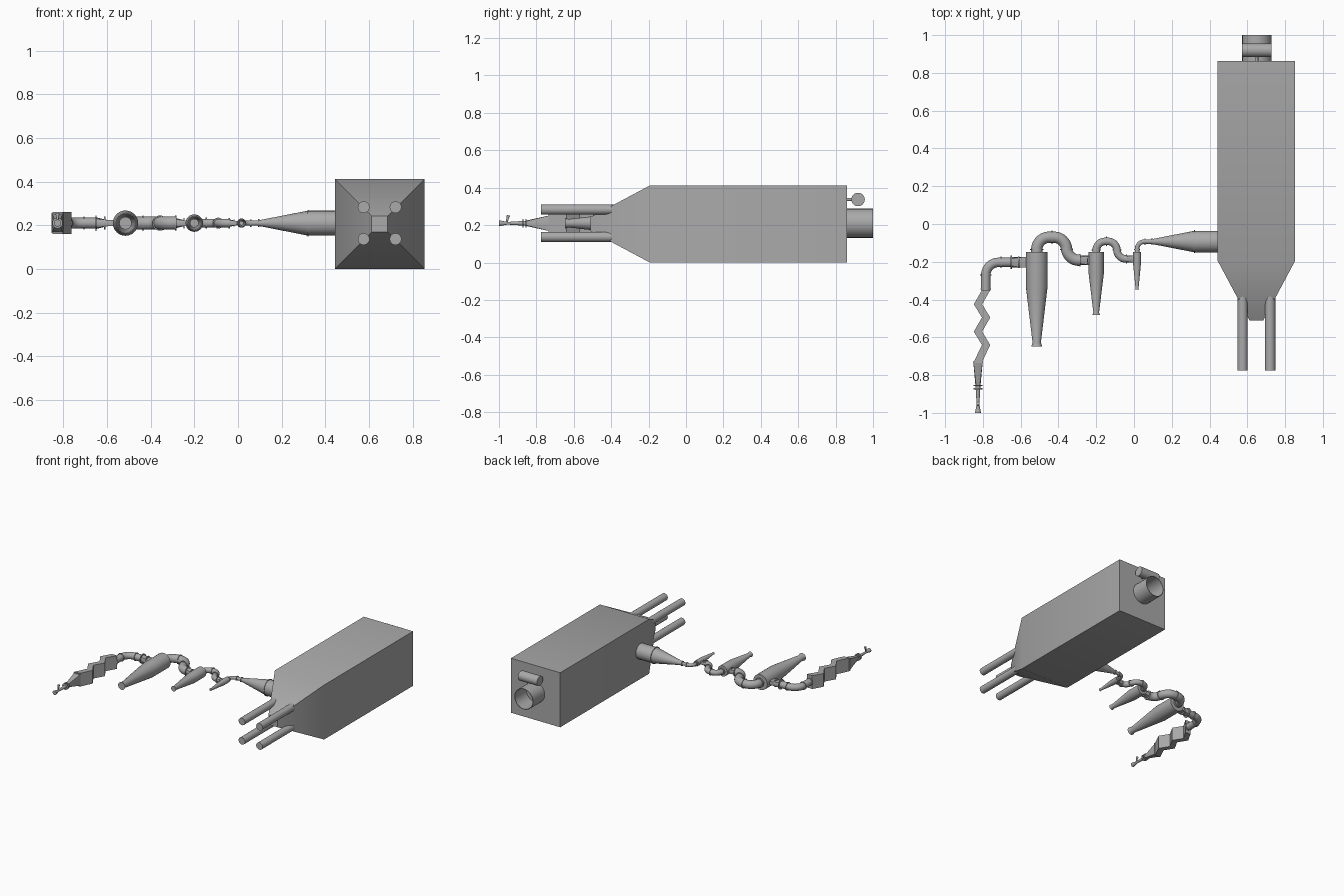
import bpy, bmesh, math
from mathutils import Vector

cube = bpy.data.objects.get("Cube")
if cube:
    bpy.data.objects.remove(cube, do_unlink=True)

grey = bpy.data.materials.new("plain grey metal")
grey.use_nodes = True
colour = (0.4, 0.4, 0.4, 1)
grey.diffuse_color = colour
grey.node_tree.nodes["Principled BSDF"].inputs["Base Color"].default_value = colour

AXIS = 0.21  # height shared by all the ducting
X, Y = Vector((1, 0, 0)), Vector((0, 1, 0))


def finish(name, bm):
    bmesh.ops.recalc_face_normals(bm, faces=bm.faces)
    mesh = bpy.data.meshes.new(name)
    bm.to_mesh(mesh)
    bm.free()
    mesh.materials.append(grey)
    ob = bpy.data.objects.new(name, mesh)
    bpy.context.collection.objects.link(ob)
    bpy.ops.object.select_all(action="DESELECT")
    ob.select_set(True)
    bpy.context.view_layer.objects.active = ob
    bpy.ops.object.shade_smooth_by_angle(angle=math.radians(30))
    return ob


def loft(name, rings, sides=24):
    """Skin rings of (position, direction, half width, half height, squared)."""
    bm = bmesh.new()
    loops = []
    for pos, way, wide, high, squared in rings:
        way = way.normalized()
        side = way.cross(Vector((0, 0, 1))).normalized()
        up = side.cross(way)
        loop = []
        for k in range(sides):
            a = 2 * math.pi * (k + (0.5 if sides == 4 else 0)) / sides
            c, s = math.cos(a), math.sin(a)
            m = max(abs(c), abs(s)) if squared else 1
            loop.append(bm.verts.new(pos + side * wide * c / m + up * high * s / m))
        loops.append(loop)
    for a, b in zip(loops, loops[1:]):
        for k in range(sides):
            j = (k + 1) % sides
            bm.faces.new((a[k], a[j], b[j], b[k]))
    bm.faces.new(loops[0])
    bm.faces.new(loops[-1])
    return finish(name, bm)


def turned(name, start, way, profile):
    """Round part with a profile of (distance, radius)."""
    start = Vector(start)
    return loft(name, [(start + way * t, way, r, r, False) for t, r in profile])


def flange(x, y, way, r):
    turned("flange", (x, y, AXIS), way, [(-0.003, r), (0.003, r)])


def pipe(name, corners, bend, r, steps=8):
    """Pipe through right-angled corners rounded with the given bend radius."""
    pts = [Vector((x, y, AXIS)) for x, y in corners]
    rings = [(pts[0], pts[1] - pts[0], r, r, False)]
    for a, b, c in zip(pts, pts[1:], pts[2:]):
        d, e = (b - a).normalized(), (c - b).normalized()
        centre = b - d * bend + e * bend
        for i in range(steps + 1):
            t = math.pi / 2 * i / steps
            pos = centre - e * bend * math.cos(t) + d * bend * math.sin(t)
            rings.append((pos, d * math.cos(t) + e * math.sin(t), r, r, False))
    rings.append((pts[-1], pts[-1] - pts[-2], r, r, False))
    loft(name, rings)


def inlet(x0, x1, y, r):
    """Round-to-rectangular duct feeding a cyclone."""
    loft("cyclone_inlet", [(Vector((x0, y, AXIS)), X, r, r, False),
                           (Vector((x1, y, AXIS)), X, r, r * 0.5, True),
                           (Vector((x1 + r * 1.5, y, AXIS)), X, r, r * 0.5, True)])


# Large chamber with a tapered front
CX = 0.648
loft("chamber", [(Vector((CX, y, 0.206)), Y, h, h, True)
                 for y, h in [(-0.51, 0.037), (-0.195, 0.205), (0.862, 0.205)]], sides=4)

# Four front tubes
for dx in (-0.073, 0.073):
    for dz in (-0.073, 0.073):
        turned("front_tube", (CX + dx, -0.775, AXIS + dz), Y, [(0, 0.027), (0.45, 0.027)])

# Open rear outlet and the small drum above it
turned("rear_outlet", (0.65, 0.86, AXIS), Y,
       [(0, 0.078), (0.14, 0.078), (0.14, 0.074), (0.004, 0.074)])
turned("rear_drum", (0.571, 0.92, 0.337), X, [(0, 0.036), (0.158, 0.036)])
turned("drum_bracket", (0.65, 0.855, 0.337), Y, [(0, 0.008), (0.05, 0.008)])

# Cone joining the chamber to the cyclone train
turned("chamber_cone", (0.095, -0.093, AXIS), X, [(0, 0.013), (0.225, 0.057), (0.36, 0.057)])
flange(0.32, -0.093, X, 0.061)

# Three cyclones: centre x, radius, length, straight part
for x, r, length, straight in [(-0.515, 0.058, 0.5, 0.18), (-0.2, 0.04, 0.333, 0.117),
                               (0.016, 0.021, 0.2, 0.06)]:
    neck = r * 0.38
    turned("cyclone", (x, -0.148, AXIS), -Y,
           [(0, r), (straight, r), (length * 0.96, neck), (length, neck * 1.3)])

# Ducts linking the cyclones
pipe("small_outlet_pipe", [(0.016, -0.16), (0.016, -0.093), (0.1, -0.093)], 0.04, 0.012)
flange(0.016, -0.135, Y, 0.017)
flange(0.058, -0.093, X, 0.017)
flange(0.095, -0.093, X, 0.018)

pipe("middle_link_pipe", [(-0.2, -0.16), (-0.2, -0.092), (-0.09, -0.092), (-0.09, -0.185),
                          (-0.04, -0.185)], 0.048, 0.02)
flange(-0.2, -0.138, Y, 0.025)
flange(-0.145, -0.092, X, 0.025)
flange(-0.09, -0.138, Y, 0.025)
flange(-0.04, -0.185, X, 0.024)
inlet(-0.042, -0.005, -0.185, 0.018)
flange(-0.018, -0.185, X, 0.016)

pipe("large_link_pipe", [(-0.515, -0.16), (-0.515, -0.07), (-0.357, -0.07), (-0.357, -0.192),
                         (-0.285, -0.192)], 0.066, 0.03)
flange(-0.515, -0.135, Y, 0.035)
flange(-0.435, -0.07, X, 0.035)
flange(-0.357, -0.135, Y, 0.035)
flange(-0.285, -0.192, X, 0.034)
inlet(-0.287, -0.24, -0.192, 0.024)
flange(-0.247, -0.192, X, 0.024)

# Feed elbow from the zigzag duct to the first cyclone
pipe("feed_elbow", [(-0.785, -0.352), (-0.785, -0.203), (-0.645, -0.203)], 0.068, 0.025)
flange(-0.785, -0.27, Y, 0.03)
flange(-0.785, -0.345, Y, 0.028)
flange(-0.705, -0.203, X, 0.03)
flange(-0.65, -0.203, X, 0.036)
inlet(-0.65, -0.595, -0.203, 0.027)
flange(-0.61, -0.203, X, 0.03)

# Zigzag separator duct
levels = [-0.35, -0.425, -0.495, -0.57, -0.64, -0.73]
centres = [-0.783, -0.826, -0.783, -0.826, -0.783, -0.826]
loft("zigzag_duct", [(Vector((x, y, AXIS)), Y, 0.022, 0.05, True)
                     for x, y in zip(centres, levels)], sides=4)

# Reducer, feed pipe and nozzle at the front end
loft("zigzag_reducer", [(Vector((-0.826, -0.73, AXIS)), Y, 0.025, 0.042, True),
                        (Vector((-0.826, -0.86, AXIS)), Y, 0.013, 0.013, False)])
loft("reducer_rim", [(Vector((-0.826, y, AXIS)), Y, 0.027, 0.046, True)
                     for y in (-0.735, -0.729)], sides=4)
flange(-0.826, -0.855, Y, 0.024)
flange(-0.826, -0.872, Y, 0.024)
turned("nozzle", (-0.826, -0.86, AXIS), -Y,
       [(0, 0.013), (0.08, 0.008), (0.1, 0.008), (0.14, 0.016)])
turned("nozzle_side_pipe", (-0.826, -0.96, AXIS), Vector((0, 0.25, 1)),
       [(0, 0.005), (0.025, 0.006), (0.042, 0.009)])
